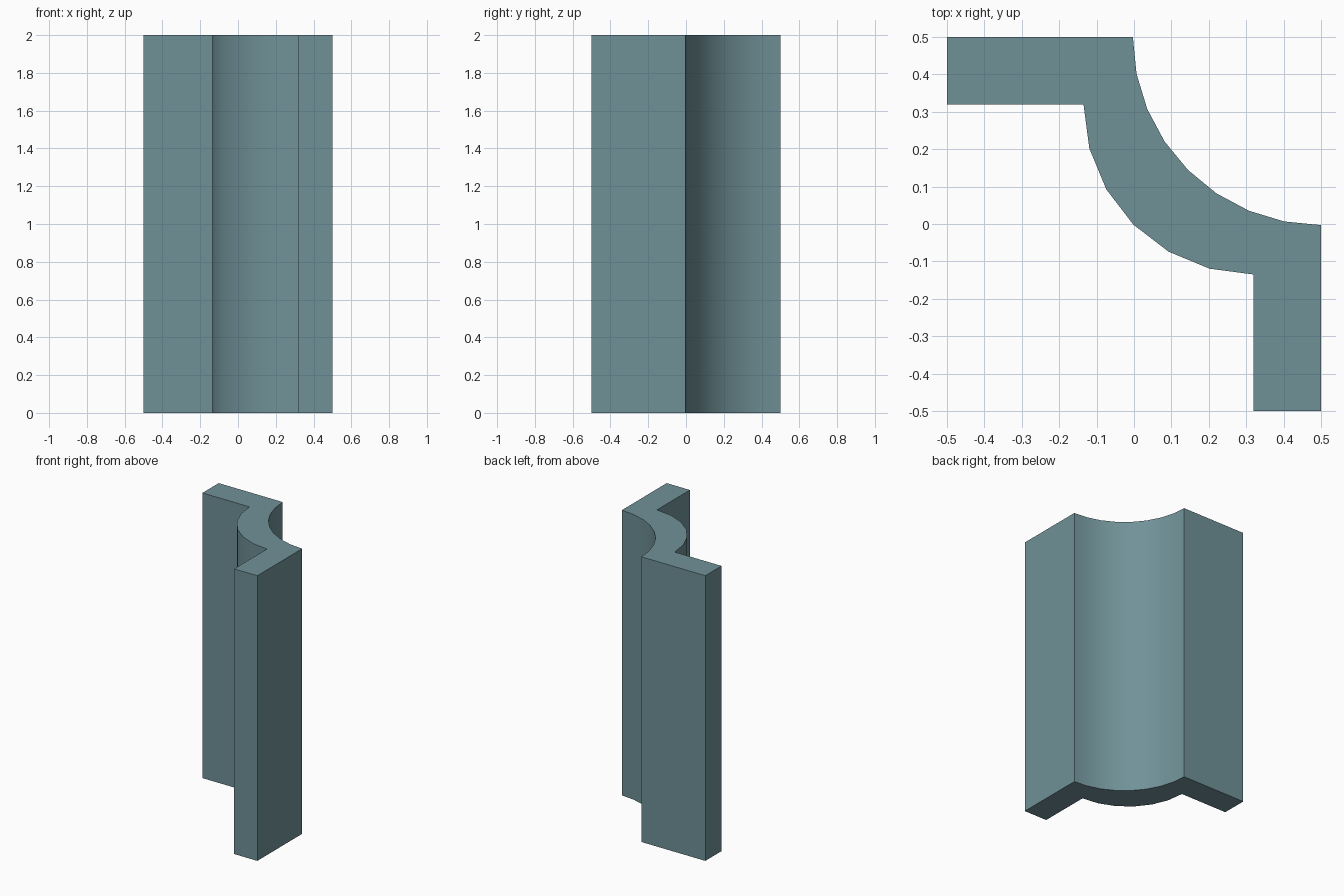
import bpy
import bmesh
from math import cos, sin, pi, radians

cube = bpy.data.objects.get("Cube")
if cube:
    bpy.data.objects.remove(cube, do_unlink=True)

HALF = 0.5        # half width of the footprint
HEIGHT = 2.0
INNER = 0.32      # inner face of both walls


def quarter_arc(centre, radius, steps):
    """Points from the -x side round to the -y side of a circle."""
    angles = [pi + pi / 2 * i / steps for i in range(steps + 1)]
    return [(centre + radius * cos(a), centre + radius * sin(a)) for a in angles]


# Colour
teal = bpy.data.materials.new("grey teal")
teal.use_nodes = True
colour = (0.162, 0.285, 0.312, 1)
teal.diffuse_color = colour
teal.node_tree.nodes["Principled BSDF"].inputs["Base Color"].default_value = colour

# Wall outline: two straight ends joined by a curved corner
outer = quarter_arc(HALF, 0.503, 8)
inner = quarter_arc(INNER, 0.455, 6)
outline = [(-HALF, HALF), (-HALF, INNER)] + inner
outline += [(INNER, -HALF), (HALF, -HALF)] + outer[::-1]

# Extrude the outline to full height
bm = bmesh.new()
base = bm.faces.new([bm.verts.new((x, y, 0)) for x, y in outline])
top = bmesh.ops.extrude_face_region(bm, geom=[base], use_keep_orig=True)
top_verts = [v for v in top["geom"] if isinstance(v, bmesh.types.BMVert)]
bmesh.ops.translate(bm, vec=(0, 0, HEIGHT), verts=top_verts)
bmesh.ops.recalc_face_normals(bm, faces=bm.faces)

mesh = bpy.data.meshes.new("corner_wall")
bm.to_mesh(mesh)
bm.free()
mesh.materials.append(teal)
wall = bpy.data.objects.new("corner_wall", mesh)
bpy.context.collection.objects.link(wall)

# Smooth the curved corner, keep the hard edges
bpy.ops.object.select_all(action="DESELECT")
wall.select_set(True)
bpy.context.view_layer.objects.active = wall
bpy.ops.object.shade_smooth_by_angle(angle=radians(30))
